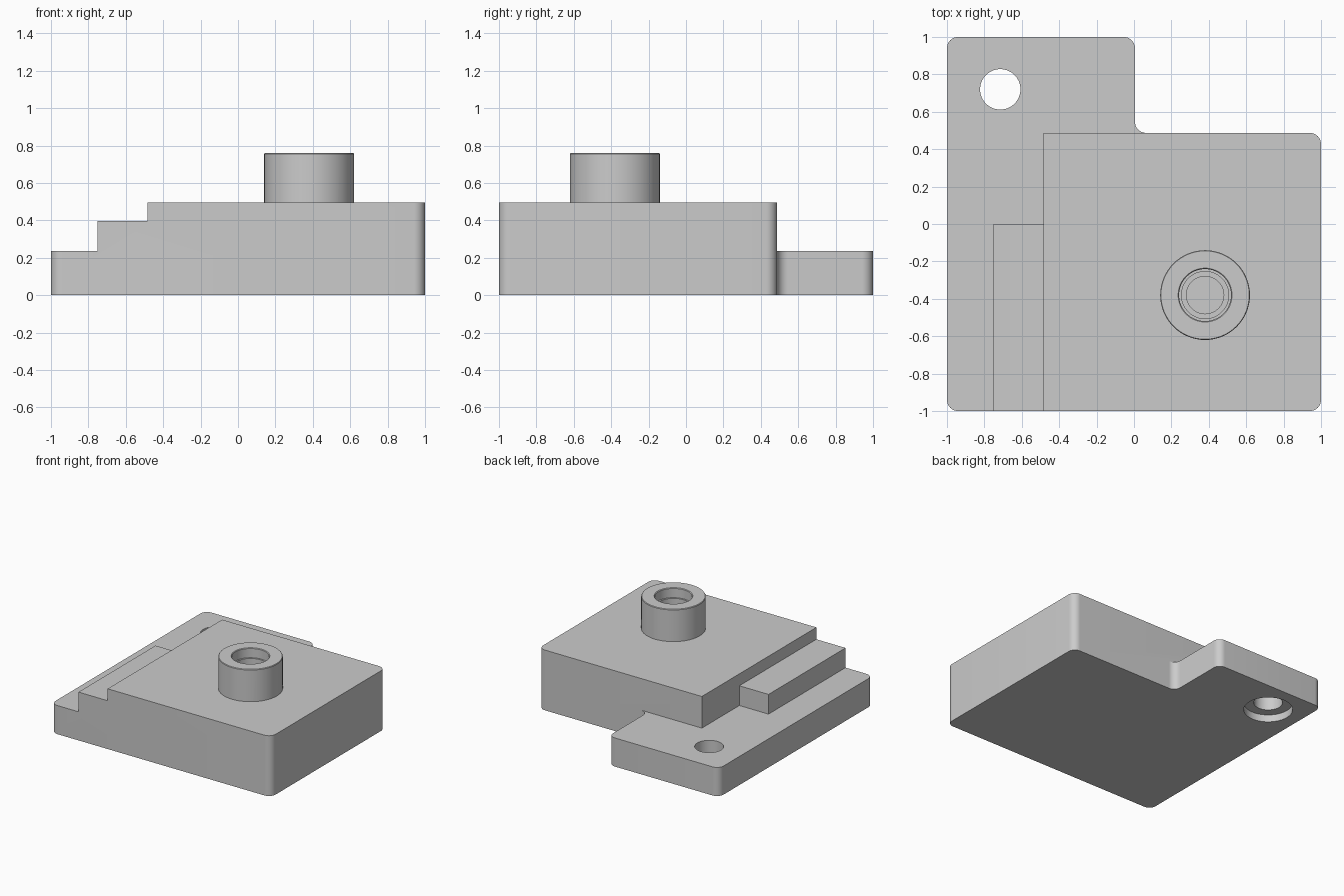
import bpy, bmesh, math
from mathutils import Vector

cube = bpy.data.objects.get("Cube")
if cube:
    bpy.data.objects.remove(cube, do_unlink=True)

grey = bpy.data.materials.new("plain grey")
grey.use_nodes = True
grey.diffuse_color = (0.6, 0.6, 0.6, 1)
grey.node_tree.nodes["Principled BSDF"].inputs["Base Color"].default_value = (0.6, 0.6, 0.6, 1)

ROUND = 0.06          # fillet on the vertical corners
PLATE, STEP, BLOCK, TOP = 0.235, 0.397, 0.495, 0.76
EDGE = 0.487          # back face of the main block
BLOCK_X = -0.485      # right face of the main block


def finish(name, bm):
    bmesh.ops.recalc_face_normals(bm, faces=bm.faces)
    mesh = bpy.data.meshes.new(name)
    bm.to_mesh(mesh)
    bm.free()
    obj = bpy.data.objects.new(name, mesh)
    bpy.context.collection.objects.link(obj)
    mesh.materials.append(grey)
    return obj


def prism(name, corners, z0, z1, steps=10):
    """Extrude an outline; each corner is (x, y, fillet radius)."""
    pts = []
    for i, (x, y, r) in enumerate(corners):
        p = Vector((x, y))
        if r == 0:
            pts.append(p)
            continue
        a = (Vector(corners[i - 1][:2]) - p).normalized()
        b = (Vector(corners[(i + 1) % len(corners)][:2]) - p).normalized()
        centre = p + (a + b) * r
        for k in range(steps + 1):
            t = math.pi / 2 * k / steps
            pts.append(centre - b * r * math.cos(t) - a * r * math.sin(t))
    bm = bmesh.new()
    base = bm.faces.new([bm.verts.new((p.x, p.y, z0)) for p in pts])
    out = bmesh.ops.extrude_face_region(bm, geom=[base], use_keep_orig=True)
    top = [v for v in out["geom"] if isinstance(v, bmesh.types.BMVert)]
    bmesh.ops.translate(bm, verts=top, vec=(0, 0, z1 - z0))
    return finish(name, bm)


def lathe(name, x, y, profile, segments=64):
    """Closed turned solid from (radius, z) rings."""
    bm = bmesh.new()
    angles = [2 * math.pi * k / segments for k in range(segments)]
    rings = [[bm.verts.new((x + r * math.cos(a), y + r * math.sin(a), z)) for a in angles]
             for r, z in profile]
    for low, high in zip(rings, rings[1:]):
        for k in range(segments):
            n = (k + 1) % segments
            bm.faces.new((low[k], low[n], high[n], high[k]))
    bm.faces.new(rings[0])
    bm.faces.new(rings[-1])
    return finish(name, bm)


def combine(body, tool, operation):
    mod = body.modifiers.new(tool.name, "BOOLEAN")
    mod.object, mod.operation, mod.solver = tool, operation, "EXACT"
    bpy.context.view_layer.objects.active = body
    bpy.ops.object.modifier_apply(modifier=mod.name)
    bpy.data.objects.remove(tool, do_unlink=True)


# L-shaped base plate with rounded corners and one inner fillet
body = prism("stepped_body", [(-1, -1, ROUND), (1, -1, ROUND), (1, EDGE, ROUND),
                              (0.005, EDGE, ROUND), (0.005, 1, ROUND), (-1, 1, ROUND)], 0, PLATE)

# Main block, side step and round boss
block = prism("main_block", [(BLOCK_X, -1, 0), (1, -1, ROUND), (1, EDGE, ROUND),
                             (BLOCK_X, EDGE, 0)], PLATE, BLOCK)
combine(body, block, "UNION")
step = prism("side_step", [(-0.75, -1, 0), (BLOCK_X, -1, 0), (BLOCK_X, 0, 0),
                           (-0.75, 0, 0)], PLATE, STEP)
combine(body, step, "UNION")
boss = lathe("boss", 0.38, -0.38, [(0.24, 0.4), (0.24, TOP - 0.005), (0.236, TOP)])
combine(body, boss, "UNION")

# Stepped blind bore in the boss
bore = lathe("bore", 0.38, -0.38, [(0.1, 0.25), (0.1, 0.6), (0.126, 0.6), (0.126, 0.68),
                                   (0.139, 0.68), (0.139, TOP - 0.005), (0.144, TOP),
                                   (0.144, TOP + 0.1)])
combine(body, bore, "DIFFERENCE")

# Mounting hole, counterbored from below
hole = lathe("mounting_hole", -0.715, 0.72, [(0.184, -0.1), (0.184, 0.06),
                                             (0.108, 0.06), (0.108, 0.4)])
combine(body, hole, "DIFFERENCE")

# Merge coplanar faces, then shade
bm = bmesh.new()
bm.from_mesh(body.data)
bmesh.ops.remove_doubles(bm, verts=bm.verts, dist=0.0001)
bmesh.ops.dissolve_limit(bm, angle_limit=math.radians(0.5), verts=bm.verts, edges=bm.edges)
bm.to_mesh(body.data)
bm.free()
bpy.ops.object.select_all(action="DESELECT")
body.select_set(True)
bpy.context.view_layer.objects.active = body
bpy.ops.object.shade_smooth_by_angle(angle=math.radians(30))
